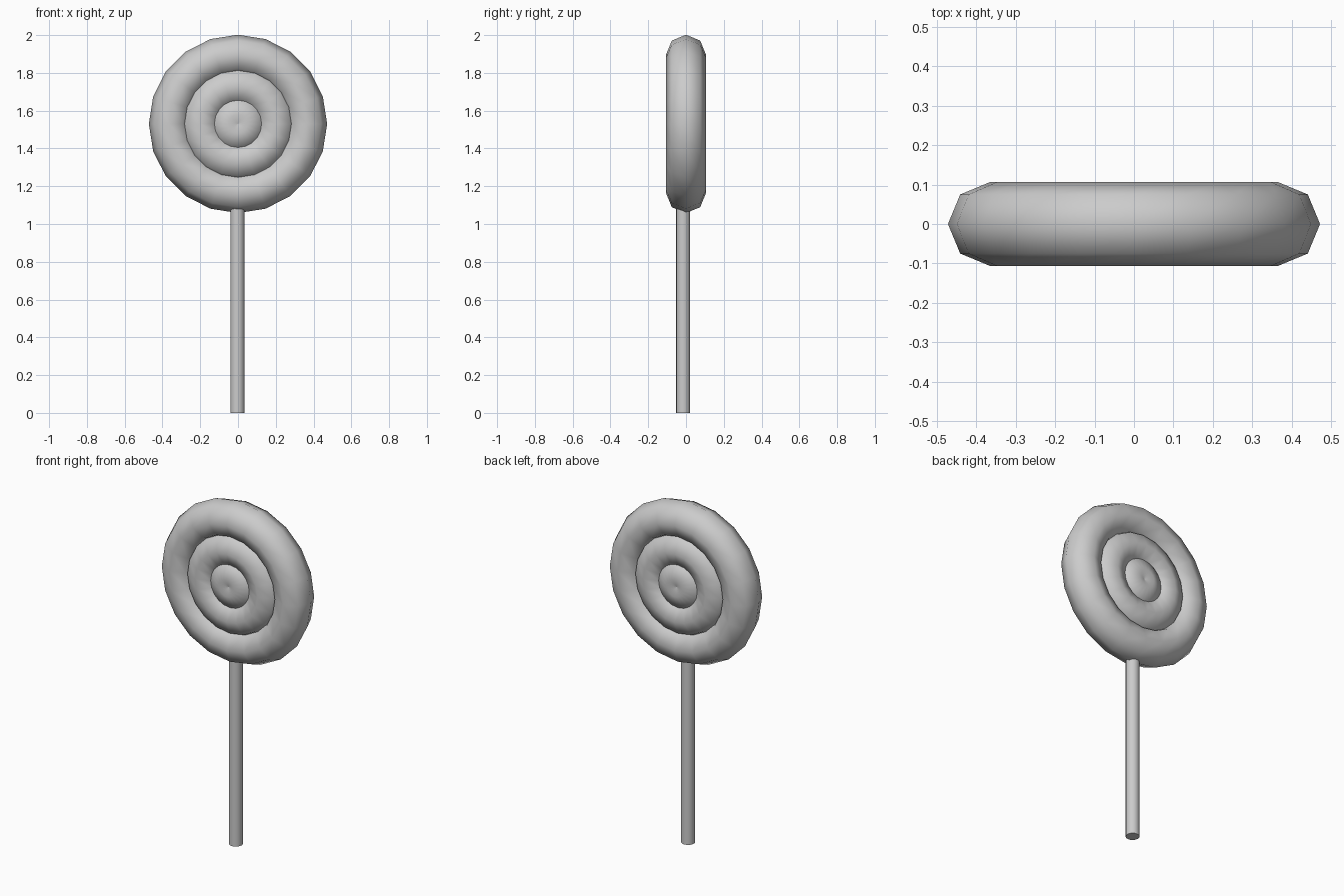
import bpy
import math

if "Cube" in bpy.data.objects:
    bpy.data.objects.remove(bpy.data.objects["Cube"])

CENTRE_Z = 1.53
TUBE = 0.106


def smooth(obj, angle):
    bpy.ops.object.select_all(action='DESELECT')
    obj.select_set(True)
    bpy.context.view_layer.objects.active = obj
    bpy.ops.object.shade_smooth_by_angle(angle=math.radians(angle))


# Candy head: overlapping rings, the smallest closing up into a dimpled button
for name, radius in (("outer_ring", 0.366), ("middle_ring", 0.20), ("centre_ring", 0.05)):
    bpy.ops.mesh.primitive_torus_add(
        major_segments=20, minor_segments=8,
        major_radius=radius, minor_radius=TUBE,
        location=(0, 0, CENTRE_Z), rotation=(math.pi / 2, 0, 0))
    ring = bpy.context.object
    ring.name = name
    smooth(ring, 80)

# Stick, its top end buried in the outer ring
STICK_TOP = 1.12
bpy.ops.mesh.primitive_cylinder_add(
    vertices=16, radius=0.037, depth=STICK_TOP,
    location=(-0.003, -0.015, STICK_TOP / 2))
stick = bpy.context.object
stick.name = "stick"
smooth(stick, 40)
